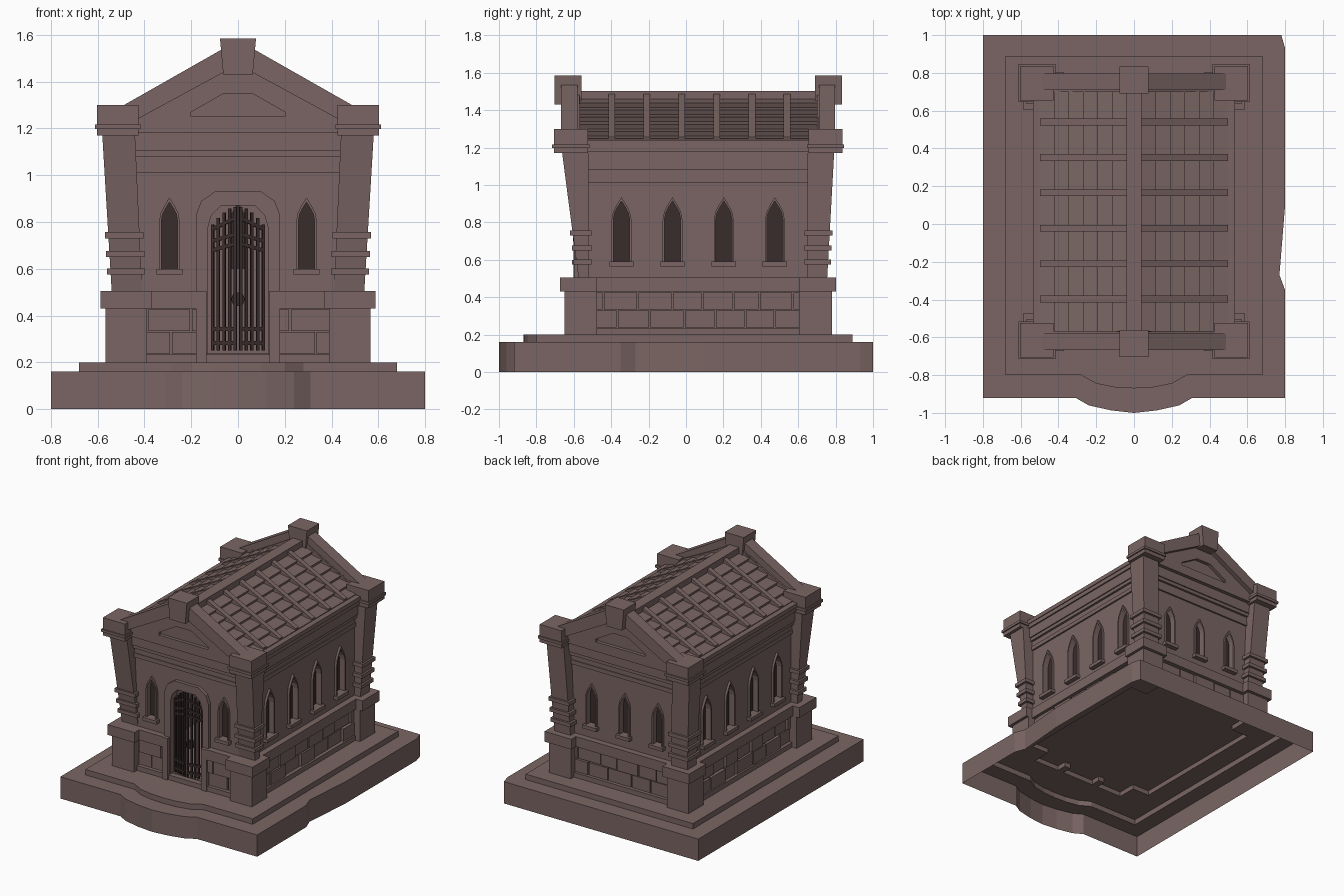
import bpy, bmesh, math, random
from mathutils import Matrix

if "Cube" in bpy.data.objects:
    bpy.data.objects.remove(bpy.data.objects["Cube"])

random.seed(4)
CY = 0.065                       # building centre in y
WALL = (0.64, 0.49, 0.64, 0.49)  # wall distance: front, right, back, left


def material(name, col):
    m = bpy.data.materials.new(name)
    m.diffuse_color = (*col, 1)
    m.use_nodes = True
    m.node_tree.nodes["Principled BSDF"].inputs["Base Color"].default_value = m.diffuse_color
    return m


STONE = material("brown stone", (0.194, 0.131, 0.125))
DARK = material("dark iron and glass", (0.042, 0.025, 0.025))


def finish(name, bm, mat, M=Matrix()):
    bmesh.ops.recalc_face_normals(bm, faces=bm.faces)
    bm.transform(M)
    me = bpy.data.meshes.new(name)
    bm.to_mesh(me)
    bm.free()
    me.materials.append(mat)
    ob = bpy.data.objects.new(name, me)
    bpy.context.collection.objects.link(ob)
    return ob


def ring(bm, pts, z):
    return [bm.verts.new((x, y, z)) for x, y in pts]


def fill(bm, loops):
    """Fill an outer loop with holes."""
    edges = [bm.edges.new((l[i - 1], l[i])) for l in loops for i in range(len(l))]
    res = bmesh.ops.triangle_fill(bm, use_beauty=True, use_dissolve=False,
                                  edges=edges, normal=(0, 0, 1))
    return [f for f in res["geom"] if isinstance(f, bmesh.types.BMFace)]


def skirt(bm, a, b):
    for i in range(len(a)):
        bm.faces.new((a[i - 1], a[i], b[i], b[i - 1]))


def prism(name, loops, w0, w1, M, mat=STONE):
    """Extrude a 2D outline (first loop) with holes (other loops) from w0 to w1."""
    bm = bmesh.new()
    low = [ring(bm, l, w0) for l in loops]
    high = [ring(bm, l, w1) for l in loops]
    twin = {a: b for la, lb in zip(low, high) for a, b in zip(la, lb)}
    for f in fill(bm, low):
        bm.faces.new([twin[v] for v in f.verts])
    for a, b in zip(low, high):
        skirt(bm, a, b)
    return finish(name, bm, mat, M)


def frame(side):
    """Wall frame: u along the wall, v up, w outward from the building centre."""
    return (Matrix.Translation((0, CY, 0)) @ Matrix.Rotation(side * math.pi / 2, 4, 'Z')
            @ Matrix.Rotation(math.pi / 2, 4, 'X'))


def rect(u0, u1, v0, v1):
    return [(u0, v0), (u1, v0), (u1, v1), (u0, v1)]


def bar(name, M, u0, u1, v0, v1, w0, w1, mat=STONE):
    return prism(name, [rect(u0, u1, v0, v1)], w0, w1, M, mat)


def sym(half):
    """Mirror the right half of an outline (bottom to top)."""
    return half + [(-u, v) for u, v in reversed(half) if u > 1e-6]


def lancet(c, hw, z0, zt):
    zs = zt - 2.3 * hw
    half = [(hw, z0), (hw, zs), (.85 * hw, zs + .8 * hw), (.5 * hw, zs + 1.5 * hw), (0, zt)]
    return [(u + c, v) for u, v in sym(half)]


def door_arch(hw, z0, zt):
    return [(hw, z0), (hw, zt - .1), (hw * .87, zt - .04), (hw * .55, zt),
            (-hw * .55, zt), (-hw * .87, zt - .04), (-hw, zt - .1), (-hw, z0)]


def frustum(name, a, b, z0, z1, sx, sy, grow=0):
    """Tapered block for one corner; a, b = (x in, x out, y in, y out)."""
    bm = bmesh.new()
    loops = []
    for (x0, x1, y0, y1), z in ((a, z0), (b, z1)):
        pts = rect(x0 - grow, x1 + grow, y0 - grow, y1 + grow)
        loops.append(ring(bm, [(sx * x, CY + sy * y) for x, y in pts], z))
    bm.faces.new(loops[0])
    bm.faces.new(loops[1])
    skirt(bm, *loops)
    finish(name, bm, STONE)


# Open-bottomed stepped base with bowed front, worn right edge and raised floor
lower = [(-.8, 1), (-.8, -.92), (-.31, -.92), (-.24, -.96), (-.12, -.987), (0, -1), (.12, -.987),
         (.24, -.96), (.31, -.92), (.8, -.92), (.8, -.35), (.77, -.27), (.8, .1), (.8, .93), (.78, 1)]
upper = [(-.68, .89), (-.68, -.8), (-.28, -.8), (-.2, -.845), (-.1, -.865), (0, -.87), (.1, -.865),
         (.2, -.845), (.28, -.8), (.68, -.8), (.68, .89)]
floor = rect(-.53, .53, CY - .68, CY + .68)
bm = bmesh.new()
l0, l1, s0, s1 = ring(bm, lower, 0), ring(bm, lower, .16), ring(bm, upper, .16), ring(bm, upper, .2)
f0, f1 = ring(bm, floor, .2), ring(bm, floor, .235)
fill(bm, [l1, s0])
fill(bm, [s1, f0])
for a, b in ((l0, l1), (s0, s1), (f0, f1)):
    skirt(bm, a, b)
bm.faces.new(f1)
finish("stepped_base", bm, STONE)

# Walls with windows, plinth and cornice on four sides
for side in range(4):
    M, W = frame(side), WALL[side]
    gable = side % 2 == 0
    hw_wall = .49 if gable else .64
    span = .43 if gable else .58
    if gable:
        wins, hw, z0, zt = ((-.293, .293) if side == 0 else (-.27, 0, .27)), .034, .6, .885
    else:
        wins, hw, z0, zt = (-.41, -.137, .137, .41), .043, .59, .915
    holes = [lancet(c, hw, z0, zt) for c in wins]
    if side == 0:
        holes.append(door_arch(.13, .24, .87))
    prism("wall", [rect(-hw_wall, hw_wall, .235, 1.2)] + holes, W - .035, W, M)
    for c in wins:
        prism("window_frame", [lancet(c, hw + .01, z0 - .01, zt + .02), lancet(c, hw, z0, zt)],
              W - .01, W + .016, M)
        prism("window_glass", [lancet(c, hw + .003, z0 - .003, zt + .003)], W - .034, W - .028, M, DARK)
        bar("window_sill", M, c - hw - .022, c + hw + .022, z0 - .025, z0, W - .01, W + .035)

    # plinth cap and two stone courses, broken at the doorway
    runs = [(-span, -.17), (.17, span)] if side == 0 else [(-span, span)]
    for u0, u1 in runs:
        bar("plinth_cap", M, u0, u1, .43, .505, W - .01, W + .045)
        for row in range(2):
            v = .238 + row * .097
            u = u0 - (.09 if row else 0)
            while u < u1 - .01:
                step = random.uniform(.13, .19)
                a, b = max(u, u0), min(u + step, u1)
                if b - a > .02:
                    bar("plinth_stone", M, a + .004, b - .004, v, v + .091, W - .01,
                        W + random.uniform(.015, .035))
                u += step

    # cornice mouldings
    for v0, v1, d in ((1.01, 1.04, .012), (1.04, 1.08, .006), (1.08, 1.105, .022),
                      (1.105, 1.18, .03), (1.18, 1.21, .04), (1.21, 1.24, .046)):
        bar("cornice_band", M, -span - .02, span + .02, v0, v1, W - .03, W + d)

    # gable with recessed panel, coping and peak block
    if gable:
        panel = sym([(.2, 1.25), (.2, 1.27), (.06, 1.35)])
        peak = sym([(.46, 1.18), (.46, 1.26), (0, 1.52)])
        prism("gable", [peak, panel], .645, .697, M)
        prism("gable_back", [peak], .635, .672, M)
        chev = [(.5, 1.293), (0, 1.577), (-.5, 1.293), (-.5, 1.2), (-.42, 1.245), (0, 1.473),
                (.42, 1.245), (.5, 1.2)]
        prism("gable_coping", [chev], .645, .732, M)
        prism("gable_peak_block", [sym([(.063, 1.43), (.077, 1.585)])], .625, .768, M)

# Corner piers: foot, plinth block, leaning shaft, rings and cap
for sx in (-1, 1):
    for sy in (-1, 1):
        def block(name, box, z0, z1, grow=0):
            frustum(name, box, box, z0, z1, sx, sy, grow)
        block("pier_foot", (.39, .567, .54, .715), .2, .43)
        block("pier_block", (.37, .588, .54, .738), .43, .505)
        bot, top = (.41, .54, .585, .64 if sy < 0 else .69), (.44, .58, .585, .727)
        frustum("pier_shaft", bot, top, .505, 1.17, sx, sy)
        for z in (.575, .65, .73):
            t = (z - .505) / .665
            box = [p + (q - p) * t for p, q in zip(bot, top)]
            block("pier_ring", box, z, z + .027, .016)
        cap = (.425, .603, .59, .772)
        block("pier_cap", cap, 1.17, 1.30)
        block("pier_cap_ring", cap, 1.198, 1.217, .009)

# Roof: overlapping tile courses, battens and ridge
F = frame(0)


def slope(x):
    return 1.482 - .5 * x


N = 6
for s in (-1, 1):
    pts = [(0, 1.19), (.49, 1.19)]
    for i in range(N):
        x = .5 - i * .46 / N
        pts += [(x - .012, slope(x) - .008), (x, slope(x) + .016)]
    pts += [(.03, slope(.04)), (0, 1.47)]
    prism("roof_tiles", [[(s * x, z) for x, z in pts]], -.64, .64, F)
    for i in range(8):
        w = CY - (-.585 + i * .1875)
        rib = [(.03, slope(.03) - .02), (.49, slope(.49) - .02), (.497, slope(.497) + .024),
               (.03, slope(.03) + .024)]
        prism("roof_batten", [[(s * x, z) for x, z in rib]], w - .018, w + .018, F)
bar("roof_ridge", F, -.04, .04, 1.44, 1.503, -.66, .66)

# Door surround
outer, inner = door_arch(.18, .2, .93), door_arch(.13, .2, .87)
prism("door_surround", [outer + inner[::-1]], .605, .665, F)
for s in (-1, 1):
    bar("door_jamb_foot", F, *sorted((s * .135, s * .18)), .2, .505, .61, .69)

# Iron gate: two leaves slightly ajar
for s in (-1, 1):
    leaf = (F @ Matrix.Translation((s * .112, 0, .635)) @ Matrix.Rotation(s * math.radians(14), 4, 'Y')
            @ Matrix.Diagonal((-s, 1, 1, 1)))
    for i in range(5):
        u = .004 + i * .025
        bar("gate_bar", leaf, u - .006, u + .006, .25, .79 + .075 * math.sin(i / 4 * 1.5), -.006, .006, DARK)
    for v, rise in ((.275, 0), (.335, 0), (.67, .03), (.71, .03), (.76, .05)):
        rail = [(0, v), (.107, v + rise), (.107, v + rise + .016), (0, v + .016)]
        prism("gate_rail", [rail], -.009, .009, leaf, DARK)
lock = [(.03 * math.cos(a * math.pi / 4), .47 + .03 * math.sin(a * math.pi / 4)) for a in range(8)]
prism("gate_lock", [lock], .595, .63, F, DARK)
